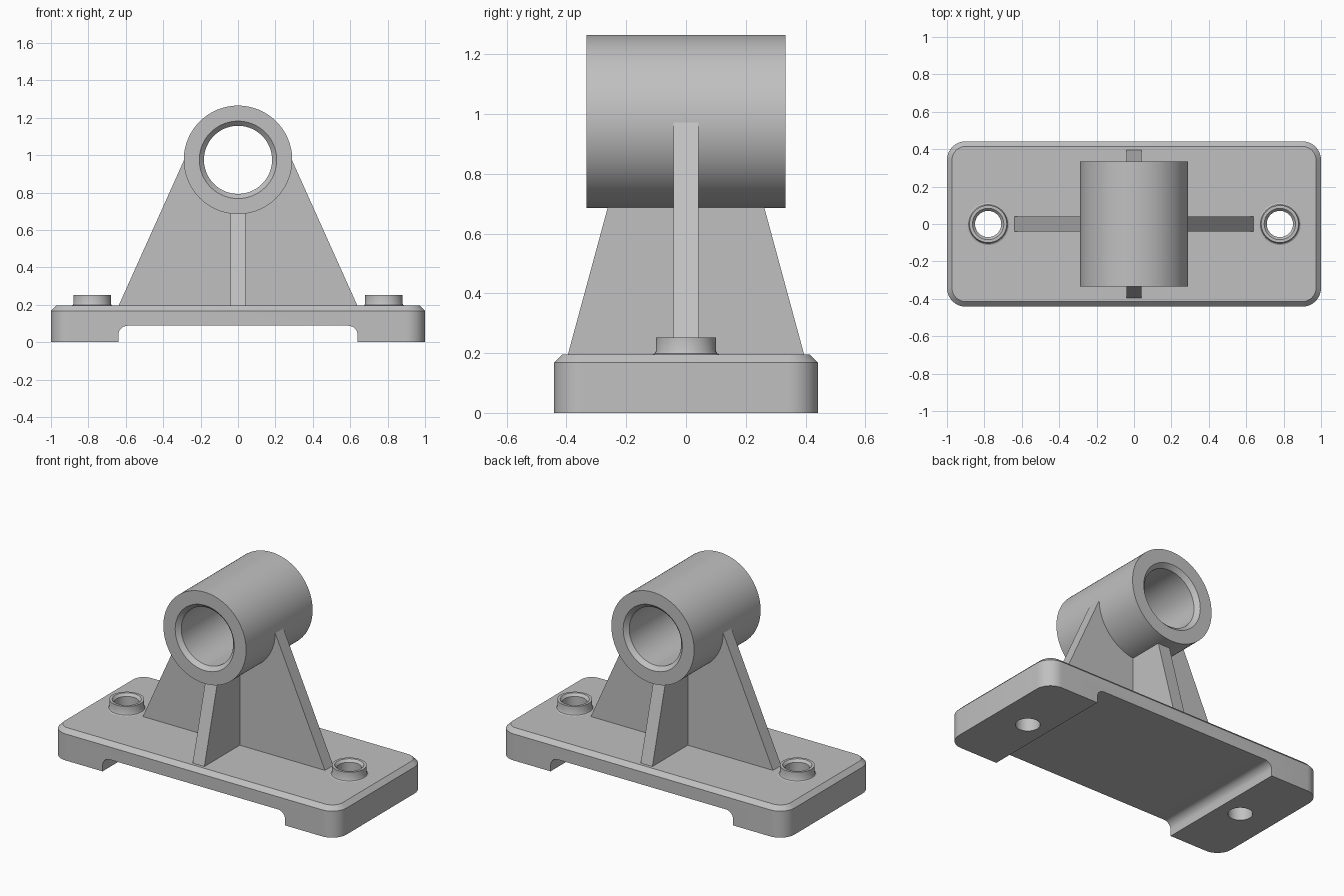
import bpy, bmesh, math

old = bpy.data.objects.get("Cube")
if old:
    bpy.data.objects.remove(old, do_unlink=True)

# Single cast grey material
GREY = (0.53, 0.53, 0.53, 1.0)
mat = bpy.data.materials.new("cast grey")
mat.use_nodes = True
mat.diffuse_color = GREY
mat.node_tree.nodes["Principled BSDF"].inputs["Base Color"].default_value = GREY

# Main dimensions
BASE_TOP, HALF_W, HALF_D = 0.195, 1.0, 0.442
AXIS_Z, TUBE_R, TUBE_HALF = 0.975, 0.29, 0.333
HOLE_X, HOLE_R = 0.78, 0.07
RIB = 0.041


def finish(name, bm, angle=30):
    bmesh.ops.recalc_face_normals(bm, faces=bm.faces)
    mesh = bpy.data.meshes.new(name)
    bm.to_mesh(mesh)
    bm.free()
    mesh.materials.append(mat)
    ob = bpy.data.objects.new(name, mesh)
    bpy.context.collection.objects.link(ob)
    smooth(ob, angle)
    return ob


def smooth(ob, angle=30):
    bpy.ops.object.select_all(action="DESELECT")
    ob.select_set(True)
    bpy.context.view_layer.objects.active = ob
    bpy.ops.object.shade_smooth_by_angle(angle=math.radians(angle))


def arc(cx, cy, r, a0, a1, n):
    return [(cx + r * math.cos(math.radians(a0 + (a1 - a0) * i / n)),
             cy + r * math.sin(math.radians(a0 + (a1 - a0) * i / n))) for i in range(n + 1)]


def loft(bm, rings, cap=True):
    """Skin closed rings of 3D points, optionally capping both ends."""
    loops = [[bm.verts.new(p) for p in ring] for ring in rings]
    for a, b in zip(loops, loops[1:]):
        n = len(a)
        for i in range(n):
            bm.faces.new((a[i], a[(i + 1) % n], b[(i + 1) % n], b[i]))
    if cap:
        bm.faces.new(loops[0])
        bm.faces.new(loops[-1])


def turned(name, profile, place, closed=False, segments=64):
    """Turn a (radius, height) profile; place maps circle x, y, height to a point."""
    bm = bmesh.new()
    rings = []
    for r, h in profile + (profile[:1] if closed else []):
        rings.append([place(x, y, h) for x, y in arc(0, 0, r, 0, 360, segments)[:-1]])
    loft(bm, rings, cap=False)
    bmesh.ops.remove_doubles(bm, verts=bm.verts, dist=1e-5)
    return finish(name, bm)


def slab(name, outline, place, half):
    bm = bmesh.new()
    loft(bm, [[place(u, v, s * half) for u, v in outline] for s in (-1, 1)])
    return finish(name, bm)


def front_plane(u, v, t):
    return (u, t, v)


def side_plane(u, v, t):
    return (t, u, v)


def rounded_rect(w, d, r, z):
    pts = []
    for cx, cy, a in ((w - r, d - r, 0), (r - w, d - r, 90),
                      (r - w, r - d, 180), (w - r, r - d, 270)):
        pts += arc(cx, cy, r, a, a + 90, 10)
    return [(x, y, z) for x, y in pts]


# Base plate with chamfered top edge
C = 0.027
bm = bmesh.new()
loft(bm, [rounded_rect(HALF_W, HALF_D, 0.1, 0),
          rounded_rect(HALF_W, HALF_D, 0.1, BASE_TOP - C),
          rounded_rect(HALF_W - C, HALF_D - C, 0.1 - C, BASE_TOP)])
base = finish("base_plate", bm)

# Cutters: filleted relief under the base, and the bolt holes
SX, SZ, SR = 0.64, 0.088, 0.05
relief = ([(-SX, -0.1), (SX, -0.1)] + arc(SX - SR, SZ - SR, SR, 0, 90, 8)
          + arc(SR - SX, SZ - SR, SR, 90, 180, 8))
cutters = [slab("relief_cutter", relief, front_plane, 0.6)]
for s in (-1, 1):
    hole = [(x, y) for x, y in arc(s * HOLE_X, 0, HOLE_R, 0, 360, 48)[:-1]]
    cutters.append(slab("hole_cutter", hole, lambda u, v, t: (u, v, t), 0.4))
for cutter in cutters:
    cutter.hide_render = True
    mod = base.modifiers.new("cut", "BOOLEAN")
    mod.operation, mod.solver, mod.object = "DIFFERENCE", "EXACT", cutter
    bpy.ops.object.select_all(action="DESELECT")
    base.select_set(True)
    bpy.context.view_layer.objects.active = base
    bpy.ops.object.modifier_apply(modifier=mod.name)
    bpy.data.objects.remove(cutter, do_unlink=True)
smooth(base)

# Bolt bosses with a flared foot and countersunk rim
for side, s in (("left", 1), ("right", -1)):
    turned(f"{side}_bolt_boss",
           [(0.112, BASE_TOP), (0.104, 0.199), (0.1, 0.207), (0.1, 0.252),
            (0.084, 0.252), (HOLE_R, 0.236), (HOLE_R, BASE_TOP)],
           lambda x, y, h, s=s: (s * HOLE_X + x, y, h), segments=48)

# Bearing tube along y, bore chamfered at both ends
BORE, LIP, T = 0.182, 0.207, TUBE_HALF
turned("bearing_tube",
       [(TUBE_R, -T), (TUBE_R, T), (LIP, T), (BORE, T - 0.025),
        (BORE, 0.025 - T), (LIP, -T)],
       lambda x, y, h: (x, h, AXIS_Z + y), closed=True, segments=96)

# Wide web, its top edge hollowed to sit just inside the tube wall
FOOT = BASE_TOP - 0.01
web = [(-0.643, FOOT), (0.643, FOOT), (0.288, 0.975)] + arc(0, AXIS_Z, 0.25, 0, -180, 32) + [(-0.288, 0.975)]
slab("wide_web", web, front_plane, RIB)

# Front and back gussets
for name, s in (("front_gusset", -1), ("back_gusset", 1)):
    slab(name, [(s * 0.02, FOOT), (s * 0.398, FOOT), (s * 0.253, 0.72), (s * 0.02, 0.72)],
         side_plane, RIB)
